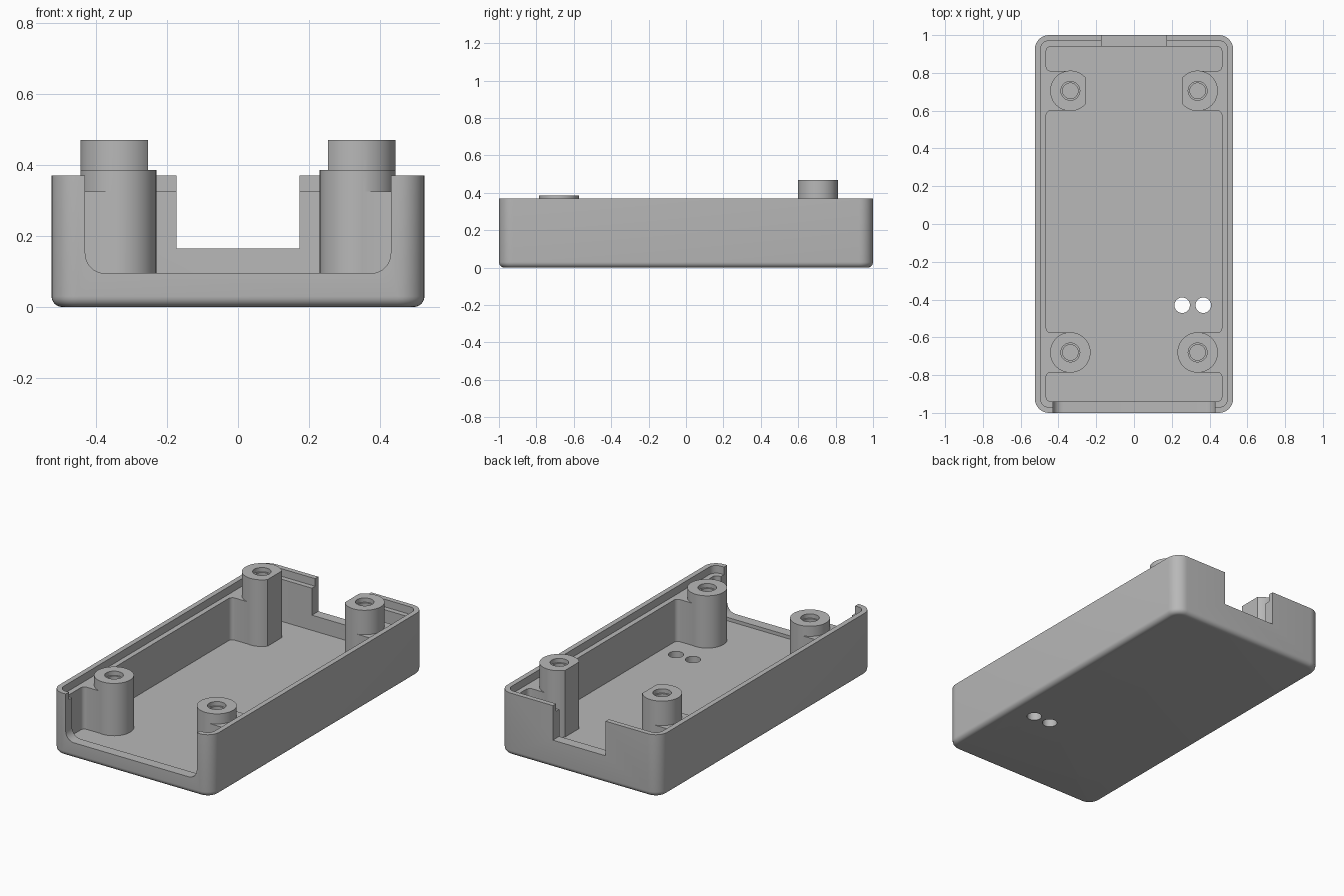
import bpy, bmesh, math
from mathutils import Vector, Matrix

cube = bpy.data.objects.get("Cube")
if cube:
    bpy.data.objects.remove(cube, do_unlink=True)

grey = bpy.data.materials.new("matte grey")
grey.use_nodes = True
grey.diffuse_color = (0.48, 0.48, 0.48, 1)
grey.node_tree.nodes["Principled BSDF"].inputs["Base Color"].default_value = (0.48, 0.48, 0.48, 1)

FLOOR, LIP, RIM, ABOVE = 0.075, 0.325, 0.37, 0.6
WALL_X, WALL_Y = 0.465, 0.94
REAR_Y, FRONT_Y, BOSS_X, BOSS_R = 0.705, -0.68, 0.337, 0.107


def finish(name, bm):
    bmesh.ops.recalc_face_normals(bm, faces=bm.faces)
    mesh = bpy.data.meshes.new(name)
    bm.to_mesh(mesh)
    bm.free()
    mesh.materials.append(grey)
    obj = bpy.data.objects.new(name, mesh)
    bpy.context.collection.objects.link(obj)
    return obj


def block(name, low, high, radius=0, axis=2, foot=0):
    """Box with edges along one axis rounded, and optionally a rounded foot."""
    low, high = Vector(low), Vector(high)
    bm = bmesh.new()
    bmesh.ops.create_cube(bm, size=1)
    for v in bm.verts:
        v.co = Vector([(a + b) / 2 + c * (b - a) for a, b, c in zip(low, high, v.co)])
    if radius:
        edges = [e for e in bm.edges
                 if abs(e.verts[0].co[axis] - e.verts[1].co[axis]) > 1e-4]
        bmesh.ops.bevel(bm, geom=edges, offset=radius, segments=8, profile=0.5,
                        affect='EDGES')
    if foot:
        edges = [e for e in bm.edges if all(v.co.z < low.z + 1e-4 for v in e.verts)]
        bmesh.ops.bevel(bm, geom=edges, offset=foot, segments=6, profile=0.5,
                        affect='EDGES')
    return finish(name, bm)


def cylinder(name, x, y, z0, z1, radius, flat=None):
    """Upright cylinder; flat trims the side facing the centre line."""
    bm = bmesh.new()
    bmesh.ops.create_cone(bm, cap_ends=True, segments=48, radius1=radius, radius2=radius,
                          depth=z1 - z0, matrix=Matrix.Translation((x, y, (z0 + z1) / 2)))
    if flat:
        side = math.copysign(1, x)
        bmesh.ops.bisect_plane(bm, geom=bm.verts[:] + bm.edges[:] + bm.faces[:],
                               plane_co=(side * flat, 0, 0), plane_no=(-side, 0, 0),
                               clear_outer=True)
        bmesh.ops.holes_fill(bm, edges=[e for e in bm.edges if e.is_boundary])
    return finish(name, bm)


def combine(target, tool, operation='DIFFERENCE'):
    mod = target.modifiers.new("combine", 'BOOLEAN')
    mod.operation, mod.solver, mod.object = operation, 'EXACT', tool
    bpy.ops.object.select_all(action='DESELECT')
    bpy.context.view_layer.objects.active = target
    target.select_set(True)
    bpy.ops.object.modifier_apply(modifier=mod.name)
    bpy.data.objects.remove(tool, do_unlink=True)


# Outer tray
tray = block("enclosure_tray", (-0.525, -1, 0), (0.525, 1, RIM), 0.075, foot=0.03)

# Three wide rooms leave side ribs between them; a central channel joins the rooms
rib = BOSS_R - 0.002
for y0, y1 in ((-WALL_Y, FRONT_Y - rib), (FRONT_Y + rib, REAR_Y - rib), (REAR_Y + rib, WALL_Y)):
    combine(tray, block("room", (-WALL_X, y0, FLOOR), (WALL_X, y1, ABOVE), 0.025))
combine(tray, block("channel", (-BOSS_X, -0.9, FLOOR), (BOSS_X, 0.9, ABOVE)))

# Stepped lip around the rim
combine(tray, block("lip", (-0.495, -0.97, LIP), (0.495, 0.97, ABOVE), 0.045))

# Wide rounded front opening and smaller rear notch
combine(tray, block("front_opening", (-0.43, -1.1, 0.095), (0.43, -0.935, 0.8), 0.055, axis=1))
combine(tray, block("rear_notch", (-0.173, 0.935, 0.165), (0.173, 1.1, 0.8)))

# Screw bosses: shorter at the front, tall and trimmed at the rear
for side in (-1, 1):
    for y, top, flat in ((FRONT_Y, 0.385, None), (REAR_Y, 0.47, 0.253)):
        x = side * BOSS_X
        combine(tray, cylinder("boss", x, y, FLOOR - 0.03, top, BOSS_R, flat), 'UNION')
        combine(tray, cylinder("counterbore", x, y, top - 0.025, ABOVE, 0.05))
        combine(tray, cylinder("screw_hole", x, y, top - 0.22, ABOVE, 0.041))

# Pair of holes through the floor
for x in (0.255, 0.367):
    combine(tray, cylinder("floor_hole", x, -0.43, -0.1, 0.2, 0.041))

bpy.ops.object.select_all(action='DESELECT')
tray.select_set(True)
bpy.context.view_layer.objects.active = tray
bpy.ops.object.shade_smooth_by_angle(angle=math.radians(30))
